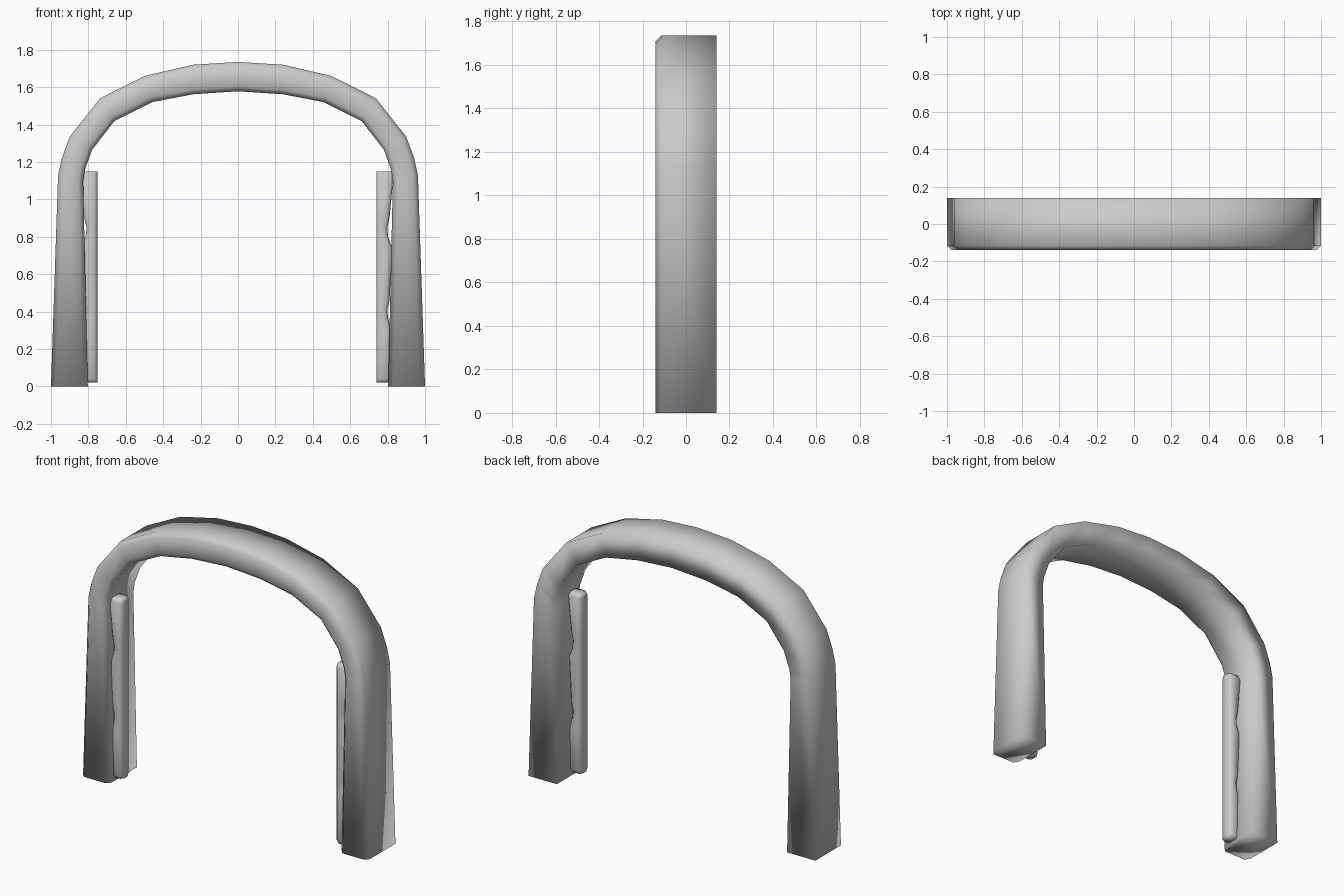
import bpy, bmesh
from mathutils import Vector

if "Cube" in bpy.data.objects:
    bpy.data.objects.remove(bpy.data.objects["Cube"], do_unlink=True)

grey = bpy.data.materials.new("plain grey")
grey.use_nodes = True
colour = (0.6, 0.6, 0.6, 1)
grey.diffuse_color = colour
grey.node_tree.nodes["Principled BSDF"].inputs["Base Color"].default_value = colour


def loft(name, rings):
    """Skin a closed solid over matching cross-sections."""
    bm = bmesh.new()
    loops = [[bm.verts.new(p) for p in ring] for ring in rings]
    for a, b in zip(loops, loops[1:]):
        for i in range(len(a)):
            j = (i + 1) % len(a)
            bm.faces.new((a[i], a[j], b[j], b[i]))
    bm.faces.new(loops[0])
    bm.faces.new(loops[-1])
    bmesh.ops.recalc_face_normals(bm, faces=bm.faces)
    for face in bm.faces:
        face.smooth = True
    mesh = bpy.data.meshes.new(name)
    bm.to_mesh(mesh)
    bm.free()
    mesh.materials.append(grey)
    obj = bpy.data.objects.new(name, mesh)
    bpy.context.collection.objects.link(obj)
    return obj


# Arch: matching outer and inner outline points from foot to crown
outer = [(1, 0), (.962, 1.13), (.942, 1.22), (.9, 1.335), (.738, 1.54),
         (.5, 1.66), (.24, 1.72), (0, 1.735)]
inner = [(.803, 0), (.828, 1.1), (.818, 1.16), (.78, 1.265), (.66, 1.42),
         (.46, 1.52), (.24, 1.562), (0, 1.578)]
half = list(zip(outer, inner))
mirrored = [((-o[0], o[1]), (-i[0], i[1])) for o, i in reversed(half[:-1])]
DEPTH, CHAMFER = 0.14, 0.025


def section(o, i):
    # Square back edges, chamfered front edges
    o, i = Vector((o[0], 0, o[1])), Vector((i[0], 0, i[1]))
    step = (i - o).normalized() * CHAMFER
    back, front = Vector((0, DEPTH, 0)), Vector((0, -DEPTH, 0))
    lip = Vector((0, CHAMFER, 0))
    return [o + back, o + front + lip, o + front + step,
            i + front - step, i + front + lip, i + back]


loft("arch_frame", [section(o, i) for o, i in half + mirrored])

# Grip strips: flat inward face, scalloped face towards the leg
heights = [.02, .04, .3, .36, .41, .46, .74, .8, .85, .9, 1.13, 1.15]
reach = [.81, .822, .822, .803, .798, .81, .825, .803, .798, .81, .832, .825]
Y0, Y1, R = -.09, .0, .015
for side, name, shift in ((1, "left_grip_strip", 0), (-1, "right_grip_strip", .012)):
    rings = []
    for n, (z, x) in enumerate(zip(heights, reach)):
        e = .012 if n in (0, len(heights) - 1) else 0
        a, b, lo, hi = .74, x, Y0 + e, Y1 - e
        outline = [(a, lo + R), (a + R, lo), (b - R, lo), (b, lo + R),
                   (b, hi - R), (b - R, hi), (a + R, hi), (a, hi - R)]
        rings.append([(side * (px + shift), py, z) for px, py in outline])
    loft(name, rings)
